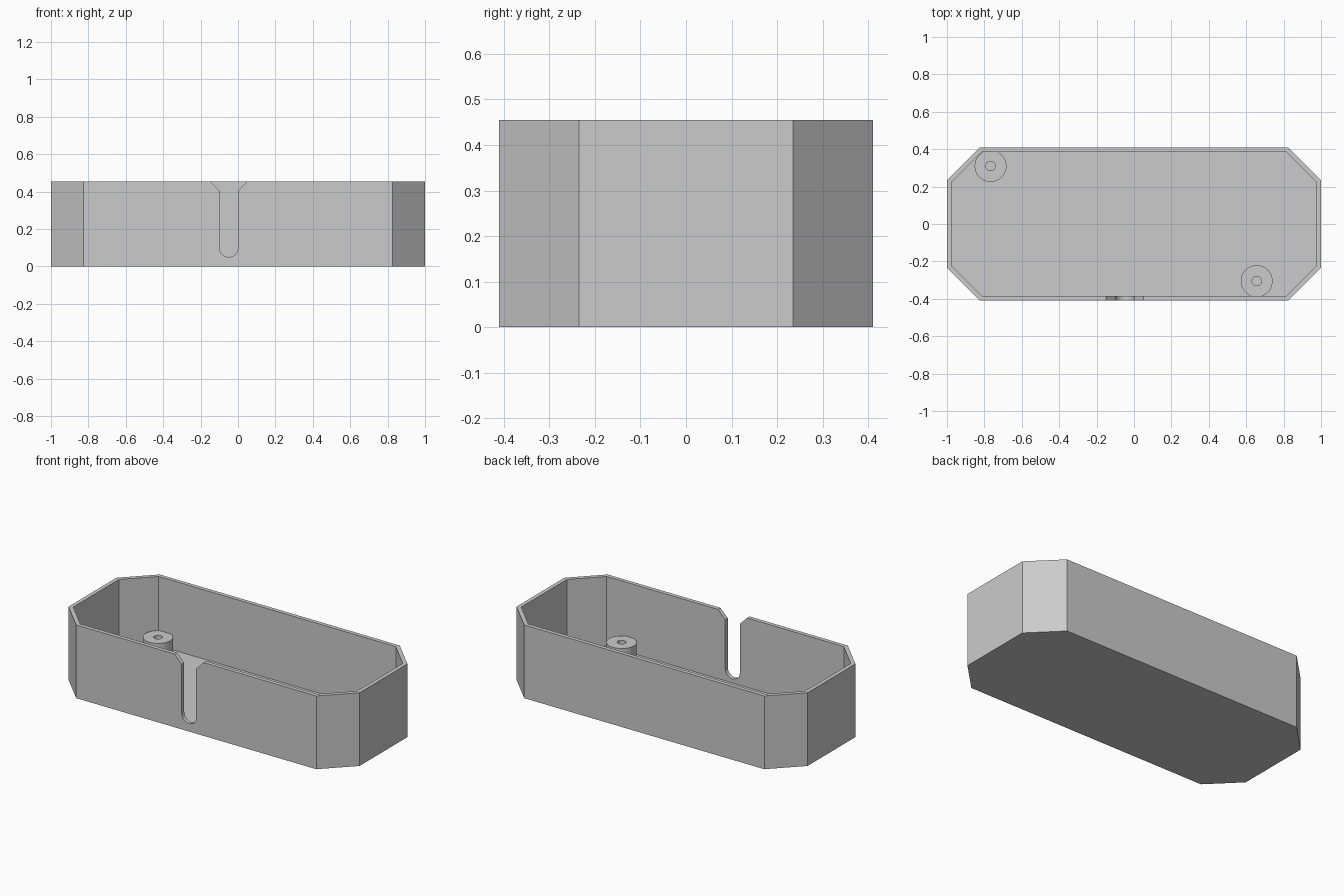
import bpy, bmesh, math
from mathutils import Vector

if "Cube" in bpy.data.objects:
    bpy.data.objects.remove(bpy.data.objects["Cube"], do_unlink=True)

HX, HY, HEIGHT, CHAMFER = 1.0, 0.41, 0.455, 0.175
WALL, FLOOR = 0.025, 0.025

grey = bpy.data.materials.new("plain_grey")
grey.use_nodes = True
colour = (0.6, 0.6, 0.6, 1)
grey.diffuse_color = colour
grey.node_tree.nodes["Principled BSDF"].inputs["Base Color"].default_value = colour


def make_object(name, bm):
    bmesh.ops.recalc_face_normals(bm, faces=bm.faces)
    mesh = bpy.data.meshes.new(name)
    bm.to_mesh(mesh)
    bm.free()
    mesh.materials.append(grey)
    obj = bpy.data.objects.new(name, mesh)
    bpy.context.collection.objects.link(obj)
    return obj


def prism(name, points, direction):
    """Extrude a closed outline along a direction."""
    bm = bmesh.new()
    face = bm.faces.new([bm.verts.new(p) for p in points])
    new = bmesh.ops.extrude_face_region(bm, geom=[face])["geom"]
    verts = [g for g in new if isinstance(g, bmesh.types.BMVert)]
    bmesh.ops.translate(bm, verts=verts, vec=direction)
    return make_object(name, bm)


def octagon(inset, z):
    """Rectangle with cut corners, moved inward evenly."""
    hx, hy = HX - inset, HY - inset
    c = CHAMFER - inset * (2 - math.sqrt(2))
    pts = []
    for sx, sy in ((1, 1), (-1, 1), (-1, -1), (1, -1)):
        pair = [(sx * hx, sy * (hy - c), z), (sx * (hx - c), sy * hy, z)]
        pts += pair if sx * sy > 0 else pair[::-1]
    return pts


def cut(target, cutter):
    cutter.hide_render = True
    mod = target.modifiers.new("cut", "BOOLEAN")
    mod.operation, mod.solver, mod.object = "DIFFERENCE", "EXACT", cutter
    bpy.context.view_layer.objects.active = target
    bpy.ops.object.modifier_apply(modifier=mod.name)
    bpy.data.objects.remove(cutter, do_unlink=True)


# Open tray with chamfered corners
tray = prism("tray", octagon(0, 0), (0, 0, HEIGHT))
cut(tray, prism("cavity_cutter", octagon(WALL, FLOOR), (0, 0, HEIGHT)))

# Cable slot in the front wall: flared mouth, rounded bottom
SLOT_X, SLOT_R, SLOT_Z = -0.05, 0.05, 0.10
outline = [(2 * SLOT_R, 0.5), (2 * SLOT_R, HEIGHT), (SLOT_R, 0.405)]
outline += [(SLOT_R * math.cos(a), SLOT_Z - SLOT_R * math.sin(a))
            for a in (math.pi * i / 24 for i in range(25))]
outline += [(-SLOT_R, 0.405), (-2 * SLOT_R, HEIGHT), (-2 * SLOT_R, 0.5)]
cut(tray, prism("slot_cutter",
                [(SLOT_X + x, -HY - 0.05, z) for x, z in outline],
                (0, 0.1, 0)))


# Hollow screw posts standing on the floor
def screw_post(name, x, y, outer=0.085, hole=0.025, top=0.12):
    bm = bmesh.new()
    ring = [(hole, FLOOR), (outer, FLOOR), (outer, top), (hole, top)]
    verts = [bm.verts.new((r, 0, z)) for r, z in ring]
    edges = [bm.edges.new((verts[i], verts[(i + 1) % 4])) for i in range(4)]
    bmesh.ops.spin(bm, geom=verts + edges, cent=(0, 0, 0), axis=(0, 0, 1),
                   angle=math.tau, steps=48)
    bmesh.ops.remove_doubles(bm, verts=bm.verts, dist=0.0001)
    bmesh.ops.translate(bm, verts=bm.verts, vec=Vector((x, y, 0)))
    return make_object(name, bm)


posts = [screw_post("screw_post_back_right", -0.767, 0.31),
         screw_post("screw_post_front_left", 0.656, -0.305)]

# Smooth the round parts, keep edges sharp
bpy.ops.object.select_all(action="DESELECT")
for obj in [tray] + posts:
    obj.select_set(True)
bpy.context.view_layer.objects.active = tray
bpy.ops.object.shade_smooth_by_angle(angle=math.radians(30))
